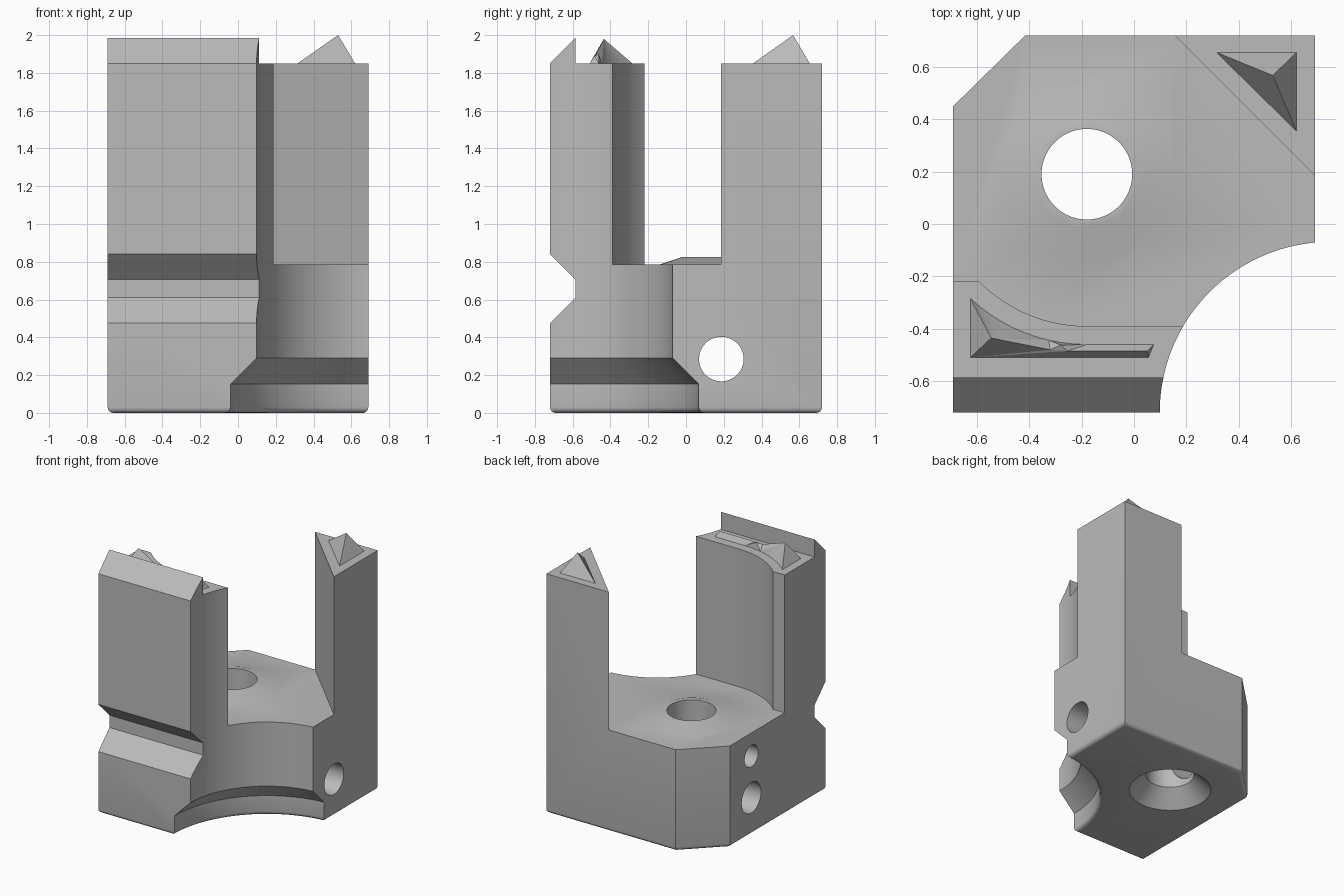
import bpy, bmesh, math
from mathutils import Matrix, Vector

cube = bpy.data.objects.get("Cube")
if cube:
    bpy.data.objects.remove(cube, do_unlink=True)

grey = bpy.data.materials.new("plain grey")
grey.use_nodes = True
COLOUR = (0.5, 0.5, 0.5, 1)
grey.diffuse_color = COLOUR
grey.node_tree.nodes["Principled BSDF"].inputs["Base Color"].default_value = COLOUR

BORE = Vector((-0.18, 0.19))      # centre of the vertical bore
CORNER = Vector((0.75, -0.72))    # centre of the scooped corner


def finish(name, bm):
    bmesh.ops.recalc_face_normals(bm, faces=bm.faces)
    mesh = bpy.data.meshes.new(name)
    bm.to_mesh(mesh)
    bm.free()
    mesh.materials.append(grey)
    obj = bpy.data.objects.new(name, mesh)
    bpy.context.collection.objects.link(obj)
    return obj


def loft(name, rings):
    """Skin a stack of equal rings and cap both ends."""
    bm = bmesh.new()
    loops = [[bm.verts.new(p) for p in ring] for ring in rings]
    n = len(loops[0])
    for low, high in zip(loops, loops[1:]):
        for i in range(n):
            j = (i + 1) % n
            bm.faces.new((low[i], low[j], high[j], high[i]))
    bm.faces.new(loops[0][::-1])
    bm.faces.new(loops[-1])
    return finish(name, bm)


def prism_z(name, outline, z0, z1):
    return loft(name, [[(x, y, z) for x, y in outline] for z in (z0, z1)])


def prism_x(name, profile):
    return loft(name, [[(x, y, z) for y, z in profile] for x in (-2, 2)])


def lathe(name, profile, matrix, n=64):
    turns = [2 * math.pi * (i + 0.5) / n for i in range(n)]
    return loft(name, [[matrix @ Vector((r * math.cos(a), r * math.sin(a), z))
                        for a in turns] for r, z in profile])


def upright(centre):
    return Matrix.Translation((centre.x, centre.y, 0))


def combine(target, tool, operation):
    tool.hide_render = True
    mod = target.modifiers.new(operation, "BOOLEAN")
    mod.object, mod.operation, mod.solver = tool, operation, "EXACT"
    bpy.context.view_layer.objects.active = target
    bpy.ops.object.modifier_apply(modifier=mod.name)
    bpy.data.objects.remove(tool, do_unlink=True)


def arc_about_bore(radius, x0, x1, n):
    """Points on the front arc around the bore, from x0 to x1."""
    a0, a1 = (math.asin((x - BORE.x) / radius) for x in (x0, x1))
    angles = [a0 + (a1 - a0) * i / n for i in range(n + 1)]
    return [(BORE.x + radius * math.sin(a), BORE.y - radius * math.cos(a)) for a in angles]


# Full-height block with one chamfered back corner
body = prism_z("body", [(-0.69, -0.72), (0.69, -0.72), (0.69, 0.72),
                        (-0.415, 0.72), (-0.69, 0.45)], 0, 2.2)

# Slanted lip along the front and flat post tops
combine(body, prism_x("top_cutter", [(-1, 1.57), (-0.585, 1.985), (-0.585, 1.85),
                                     (1, 1.85), (1, 3), (-1, 3)]), "DIFFERENCE")

# Open space between the front wall and the back post
space = [(-1, -0.22)] + arc_about_bore(0.58, -0.59, BORE.x, 16)
space += [(1, -0.39), (1, -0.125), (-0.125, 1), (-1, 1)]
combine(body, prism_z("space_cutter", space, 0.785, 3), "DIFFERENCE")

# Low raised collar around the bore
combine(body, lathe("collar", [(0.36, 0.7), (0.36, 0.775), (0.21, 0.825)],
                    upright(BORE)), "UNION")

# Scooped front corner, wider at the foot
combine(body, lathe("corner_cutter", [(0.79, -1), (0.79, 0.152), (0.652, 0.29), (0.652, 3)],
                    upright(CORNER), 96), "DIFFERENCE")

# Groove across the front
combine(body, prism_x("groove_cutter", [(-0.82, 0.94), (-0.585, 0.705),
                                        (-0.585, 0.61), (-0.82, 0.375)]), "DIFFERENCE")

# Bore with a countersink underneath
combine(body, lathe("bore_cutter", [(0.4, -0.105), (0.173, 0.122), (0.173, 1)],
                    upright(BORE)), "DIFFERENCE")

# Cross holes: the lower goes right through, the upper stops at the bore
for radius, z, end in ((0.118, 0.285, 1), (0.083, 0.606, BORE.x)):
    along_x = Matrix.Translation((0, 0.187, z)) @ Matrix.Rotation(math.pi / 2, 4, "Y")
    combine(body, lathe("hole_cutter", [(radius, -1), (radius, end)], along_x, 48),
            "DIFFERENCE")

# Rounded foot edge
bm = bmesh.new()
bm.from_mesh(body.data)
bmesh.ops.remove_doubles(bm, verts=bm.verts, dist=1e-5)
foot = []
for e in bm.edges:
    mid = (e.verts[0].co + e.verts[1].co) / 2
    on_floor = all(v.co.z < 1e-4 for v in e.verts)
    if on_floor and (mid.xy - BORE).length > 0.4 and e.calc_face_angle(0) > 0.5:
        foot.append(e)
bmesh.ops.bevel(bm, geom=foot, offset=0.03, segments=4, profile=0.5,
                affect="EDGES", clamp_overlap=False)
bm.to_mesh(body.data)
bm.free()

bpy.ops.object.select_all(action="DESELECT")
body.select_set(True)
bpy.context.view_layer.objects.active = body
bpy.ops.object.shade_smooth_by_angle(angle=math.radians(30))


# Pointed tips on the post tops
def faceted(name, points, faces):
    bm = bmesh.new()
    verts = [bm.verts.new(p) for p in points]
    for f in faces:
        bm.faces.new([verts[i] for i in f])
    return finish(name, bm)


TOP = 1.85
faceted("back_tip", [(0.315, 0.655, TOP), (0.62, 0.655, TOP), (0.62, 0.355, TOP),
                     (0.53, 0.567, 2.0)],
        [(0, 1, 2), (0, 1, 3), (1, 2, 3), (2, 0, 3)])

# Front tip: a peak beside a low ridge, following the curved wall
ARC = 10
base = arc_about_bore(0.65, -0.625, BORE.x, ARC)
base += [(0.075, -0.46), (0.055, -0.51), (-0.625, -0.51)]
ridge = [(-0.545, -0.435, 1.98), (-0.32, -0.48, 1.89), (-0.28, -0.462, 1.9),
         (-0.255, -0.485, 1.89), (0.05, -0.485, 1.89)]
G, F, S = ARC + 1, ARC + 2, ARC + 3
A, B, C, D, E = range(S + 1, S + 6)
K = 7
faces = [(i, i + 1, A) for i in range(K)] + [(i, i + 1, C) for i in range(K, ARC)]
faces += [(K, B, A), (K, C, B), (ARC, D, C), (ARC, G, E, D), (G, F, E),
          (S, F, E, D), (S, D, B), (S, B, A), (B, D, C), (0, A, S), tuple(range(S + 1))]
faceted("front_tip", [(x, y, TOP) for x, y in base] + ridge, faces)
